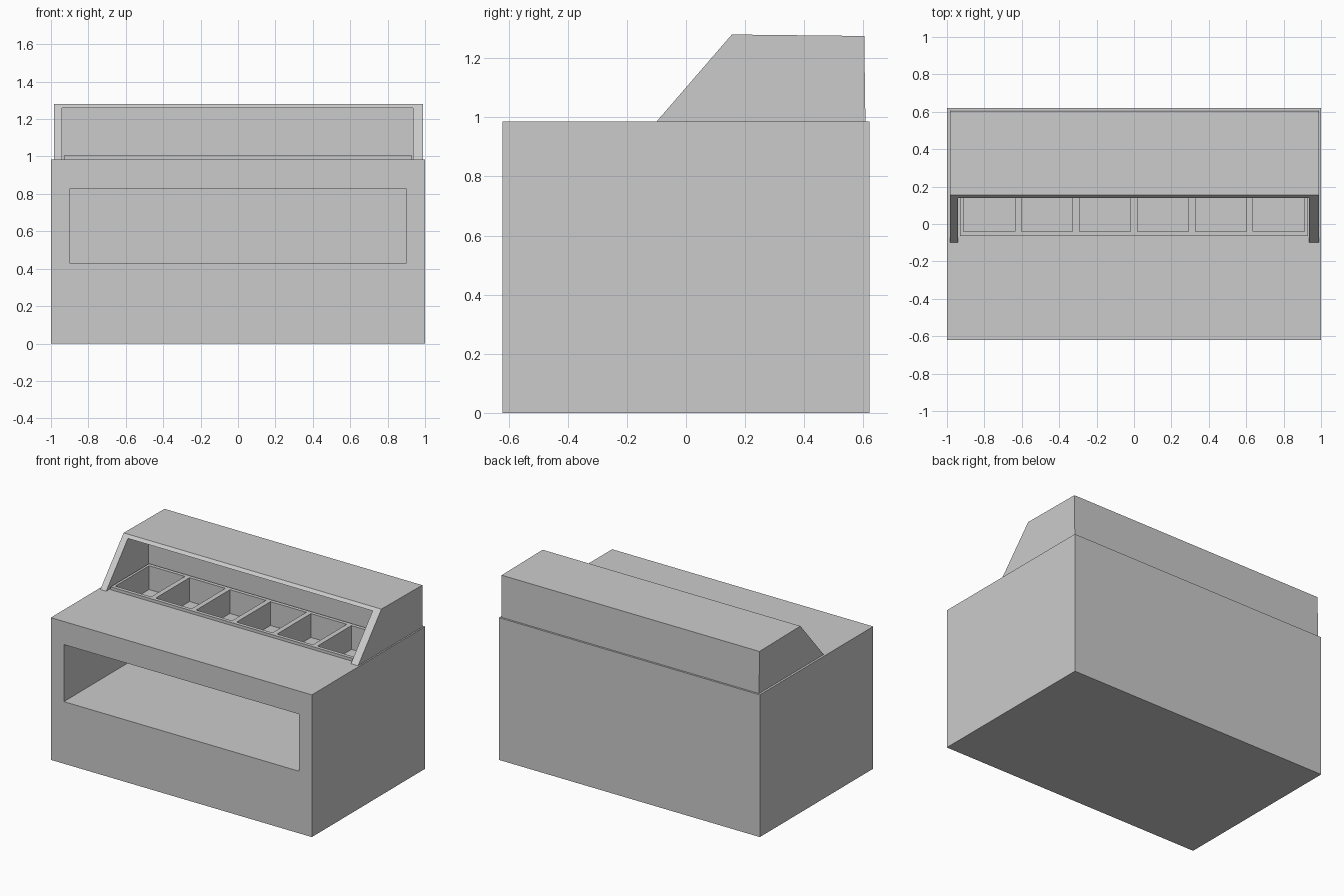
import bpy, bmesh

if "Cube" in bpy.data.objects:
    bpy.data.objects.remove(bpy.data.objects["Cube"])

def prism(name, profile, x0, x1):
    """Extrude a (y, z) profile along x."""
    bm = bmesh.new()
    face = bm.faces.new([bm.verts.new((x0, y, z)) for y, z in profile])
    ext = bmesh.ops.extrude_face_region(bm, geom=[face])
    verts = [g for g in ext["geom"] if isinstance(g, bmesh.types.BMVert)]
    bmesh.ops.translate(bm, verts=verts, vec=(x1 - x0, 0, 0))
    bmesh.ops.recalc_face_normals(bm, faces=bm.faces)
    mesh = bpy.data.meshes.new(name)
    bm.to_mesh(mesh)
    bm.free()
    obj = bpy.data.objects.new(name, mesh)
    bpy.context.collection.objects.link(obj)
    return obj

def box(name, x0, x1, y0, y1, z0, z1):
    return prism(name, [(y0, z0), (y1, z0), (y1, z1), (y0, z1)], x0, x1)

def cut(obj, *bounds):
    """Subtract a box from obj and remove the cutter."""
    cutter = box("cutter", *bounds)
    cutter.hide_render = True
    mod = obj.modifiers.new("cut", "BOOLEAN")
    mod.operation, mod.solver, mod.object = "DIFFERENCE", "EXACT", cutter
    bpy.context.view_layer.objects.active = obj
    bpy.ops.object.modifier_apply(modifier=mod.name)
    bpy.data.objects.remove(cutter)

# Counter body with the wide front recess
body = box("counter_body", -1, 1, -0.62, 0.62, 0, 0.985)
cut(body, -0.9, 0.9, -0.8, 0.52, 0.43, 0.825)

# Raised frame around the row of bins
frame = box("bin_frame", -0.93, 0.93, -0.065, 0.355, 0.985, 1.005)

# Six bins sunk through the frame into the counter
for i in range(6):
    x = -0.775 + 0.31 * i
    cut(frame, x - 0.1375, x + 0.1375, -0.04, 0.33, 0.9, 1.1)
    cut(body, x - 0.1375, x + 0.1375, -0.04, 0.33, 0.84, 1.1)

# Sloped hood, open at the front over the bins
hood = prism("hood", [(-0.1, 0.985), (0.155, 1.28), (0.603, 1.275), (0.607, 0.985)], -0.985, 0.99)
cut(hood, -0.94, 0.935, -0.3, 0.365, 0.9, 1.26)
